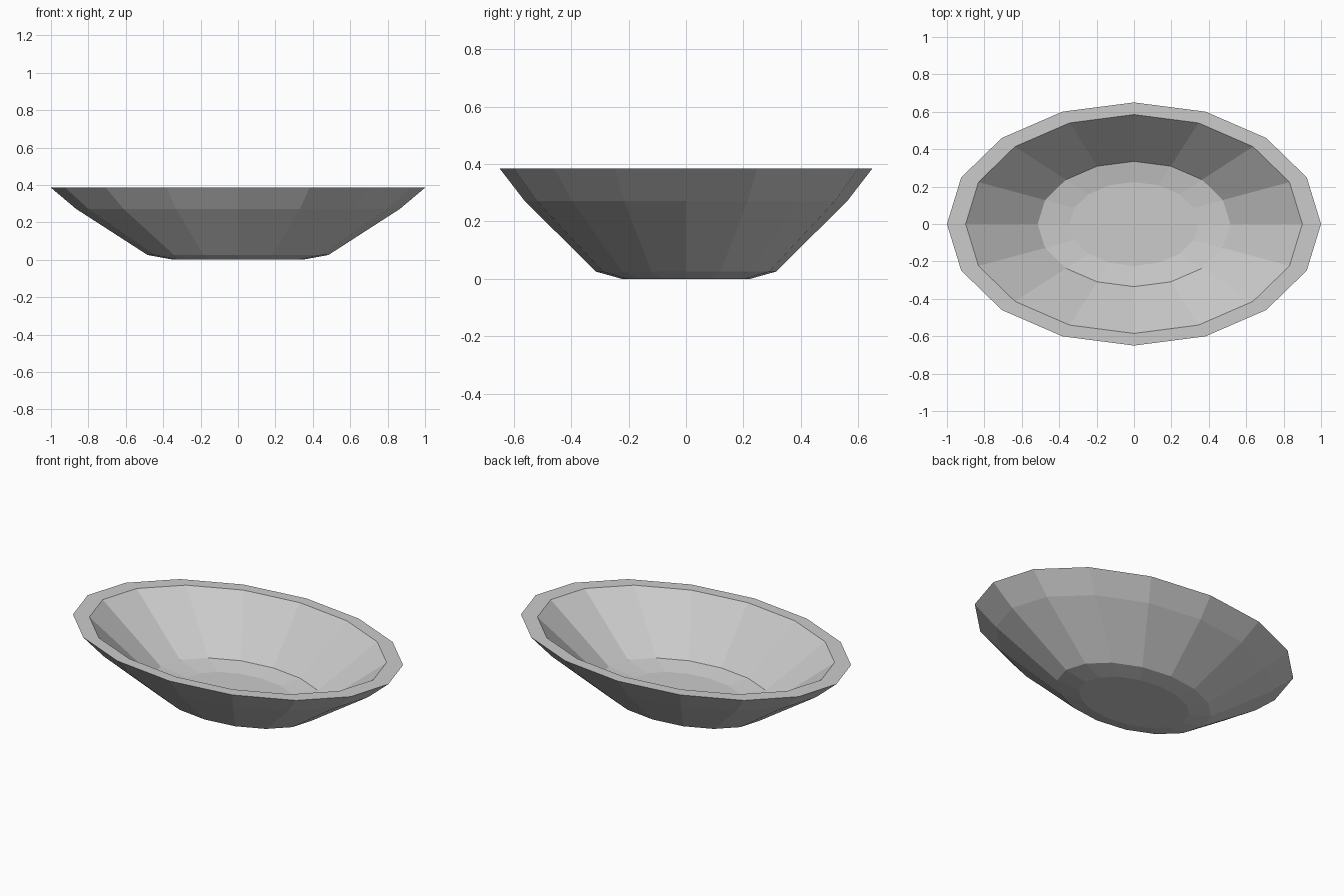
import bpy, bmesh
from math import sin, cos, pi

if "Cube" in bpy.data.objects:
    bpy.data.objects.remove(bpy.data.objects["Cube"])

SIDES = 16
DEPTH_RATIO = 0.65

# Bowl profile (half width, height): outside foot, up to the rim, down to the inner floor
PROFILE = [(0.345, 0.0), (0.483, 0.025), (0.866, 0.272), (1.0, 0.385),
           (0.9, 0.385), (0.515, 0.088), (0.345, 0.066)]


def add_ring(bm, radius, z):
    return [bm.verts.new((radius * cos(2 * pi * i / SIDES),
                          radius * DEPTH_RATIO * sin(2 * pi * i / SIDES), z))
            for i in range(SIDES)]


bm = bmesh.new()
rings = [add_ring(bm, r, z) for r, z in PROFILE]

# Walls
for a, b in zip(rings, rings[1:]):
    for i in range(SIDES):
        j = (i + 1) % SIDES
        bm.faces.new((a[i], a[j], b[j], b[i]))

# Underside and inner floor
bm.faces.new(rings[0][::-1])
bm.faces.new(rings[-1])
bmesh.ops.recalc_face_normals(bm, faces=bm.faces)

mesh = bpy.data.meshes.new("oval_bowl")
bm.to_mesh(mesh)
bm.free()
bowl = bpy.data.objects.new("oval_bowl", mesh)
bpy.context.collection.objects.link(bowl)
